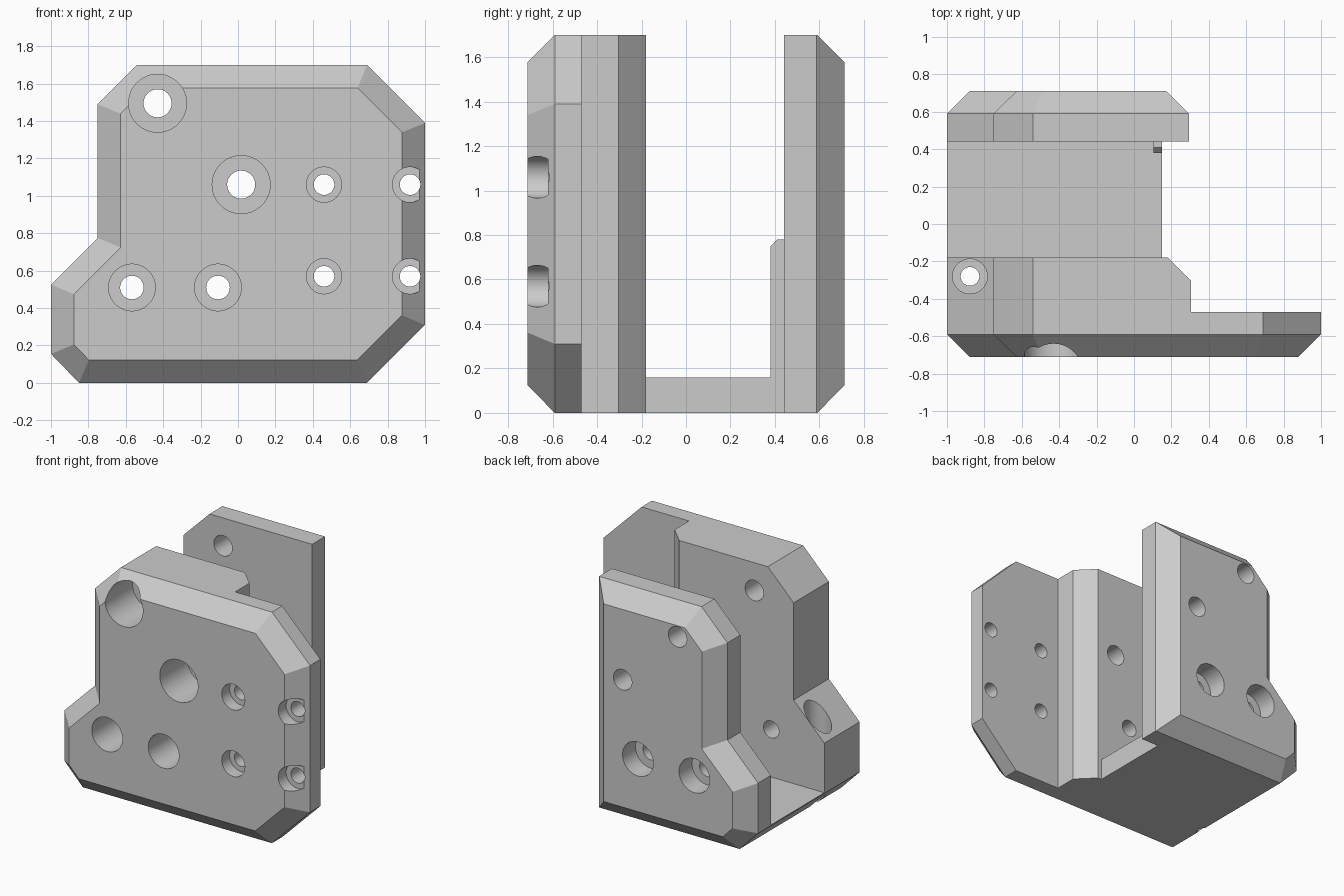
import bpy
import bmesh
from math import radians
from mathutils import Vector

cube = bpy.data.objects.get("Cube")
if cube:
    bpy.data.objects.remove(cube, do_unlink=True)

grey = bpy.data.materials.new("plain_grey")
grey.use_nodes = True
grey.diffuse_color = (0.6, 0.6, 0.6, 1)
grey.node_tree.nodes["Principled BSDF"].inputs["Base Color"].default_value = (0.6, 0.6, 0.6, 1)


def loft(name, rings):
    """Solid skinned through matching rings of points, capped at both ends."""
    bm = bmesh.new()
    loops = [[bm.verts.new(p) for p in ring] for ring in rings]
    n = len(loops[0])
    for a, b in zip(loops, loops[1:]):
        for i in range(n):
            j = (i + 1) % n
            bm.faces.new((a[i], a[j], b[j], b[i]))
    bm.faces.new(loops[0])
    bm.faces.new(loops[-1])
    bmesh.ops.recalc_face_normals(bm, faces=bm.faces)
    mesh = bpy.data.meshes.new(name)
    bm.to_mesh(mesh)
    bm.free()
    mesh.materials.append(grey)
    obj = bpy.data.objects.new(name, mesh)
    bpy.context.collection.objects.link(obj)
    return obj


def inset(points, d):
    """Mitred inset of a counter-clockwise outline."""
    out = []
    pts = [Vector(p) for p in points]
    for i, p in enumerate(pts):
        a = (p - pts[i - 1]).normalized()
        b = (pts[(i + 1) % len(pts)] - p).normalized()
        na, nb = Vector((-a.y, a.x)), Vector((-b.y, b.x))
        out.append(p + (na + nb) * d / (1 + na.dot(nb)))
    return out


def cut(cutter):
    cutter.hide_render = True
    mod = body.modifiers.new("cut", 'BOOLEAN')
    mod.object = cutter
    mod.operation = 'DIFFERENCE'
    mod.solver = 'EXACT'
    bpy.context.view_layer.objects.active = body
    bpy.ops.object.modifier_apply(modifier=mod.name)
    bpy.data.objects.remove(cutter, do_unlink=True)


def drill(radius, start, end):
    bpy.ops.mesh.primitive_cylinder_add(vertices=48, radius=radius, depth=1)
    tool = bpy.context.object
    start, end = Vector(start), Vector(end)
    axis = end - start
    tool.scale.z = axis.length
    tool.location = (start + end) / 2
    tool.rotation_euler = axis.to_track_quat('Z', 'Y').to_euler()
    tool.data.materials.append(grey)
    bpy.context.view_layer.update()
    cut(tool)


# Bracket body: outline in x and z, chamfered on its front and back rims
outline = [(-0.85, 0), (0.69, 0), (1, 0.31), (1, 1.39), (0.69, 1.7), (-0.54, 1.7),
           (-0.75, 1.49), (-0.75, 0.775), (-1, 0.525), (-1, 0.155)]
small = inset(outline, 0.123)
body = loft("bracket_body", [[(x, y, z) for x, z in ring] for y, ring in
            ((-0.712, small), (-0.59, outline), (0.59, outline), (0.712, small))])

# Plan cut: thin front flange, narrow floor, short back plate
plan = [(0.305, -0.47), (1.2, -0.47), (1.2, 0.9), (-0.017, 0.9), (0.295, 0.588),
        (0.295, 0.44), (0.15, 0.44), (0.15, -0.18), (0.182, -0.18), (0.305, -0.303)]
cut(loft("plan_cutter", [[(x, y, z) for x, y in plan] for z in (-0.2, 1.9)]))

# Slot between the two plates
slot = [(-0.18, 0.16), (0.44, 0.16), (0.44, 1.9), (-0.18, 1.9)]
cut(loft("slot_cutter", [[(x, y, z) for y, z in slot] for x in (-1.2, 0.16)]))

# Counterbored screw holes: x, z, bore, counterbore, front depth, back depth
holes = [(-0.43, 1.495, 0.075, 0.155, 0.32, 0),
         (0.017, 1.06, 0.075, 0.155, 0.32, 0),
         (-0.567, 0.51, 0.063, 0.125, 0.3, 0.15),
         (-0.107, 0.51, 0.063, 0.125, 0.3, 0.15)]
holes += [(x, z, 0.055, 0.094, 0.092, 0) for x in (0.46, 0.92) for z in (0.57, 1.06)]
for x, z, bore, head, front, back in holes:
    drill(bore, (x, -0.9, z), (x, 0.9, z))
    drill(head, (x, -0.9, z), (x, -0.712 + front, z))
    if back:
        drill(head, (x, 0.9, z), (x, 0.712 - back, z))

# Upright screw hole through the sloping shoulder
drill(0.05, (-0.877, -0.28, -0.2), (-0.877, -0.28, 0.9))
drill(0.093, (-0.877, -0.28, 0.33), (-0.877, -0.28, 0.9))

# Small stop ridge on the inner face of the back plate
ridge_side = [(0.38, 0.16), (0.445, 0.16), (0.445, 0.78), (0.41, 0.78), (0.38, 0.75)]
loft("stop_ridge", [[(x, y, z) for y, z in ridge_side] for x in (0.105, 0.15)])

# Smooth bores, crisp edges
bpy.ops.object.select_all(action='DESELECT')
body.select_set(True)
bpy.context.view_layer.objects.active = body
bpy.ops.object.shade_smooth_by_angle(angle=radians(20))
